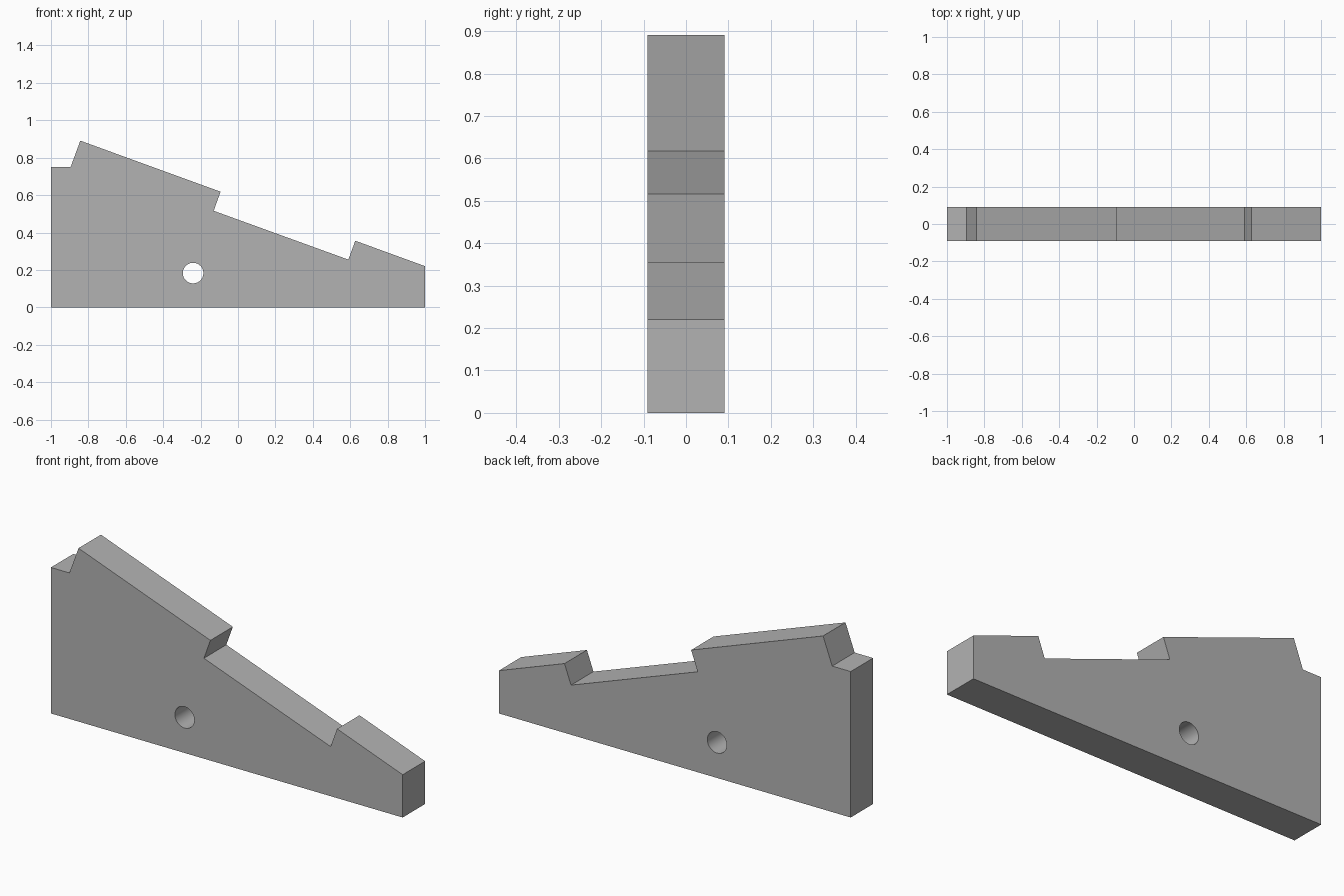
import bpy
import bmesh
from mathutils import Vector

cube = bpy.data.objects.get("Cube")
if cube:
    bpy.data.objects.remove(cube, do_unlink=True)

THICKNESS = 0.182

grey = bpy.data.materials.new("plain grey")
grey.use_nodes = True
colour = (0.45, 0.45, 0.45, 1)
grey.diffuse_color = colour
grey.node_tree.nodes["Principled BSDF"].inputs["Base Color"].default_value = colour

# Stepped wedge outline (x, z), extruded through the thickness
outline = [(-1, 0), (1, 0), (1, 0.22), (0.627, 0.356), (0.59, 0.255),
           (-0.13, 0.516), (-0.093, 0.618), (-0.843, 0.891),
           (-0.895, 0.75), (-1, 0.75)]
bm = bmesh.new()
face = bm.faces.new([bm.verts.new((x, -THICKNESS / 2, z)) for x, z in outline])
extruded = bmesh.ops.extrude_face_region(bm, geom=[face])["geom"]
bmesh.ops.translate(bm, vec=Vector((0, THICKNESS, 0)),
                    verts=[g for g in extruded if isinstance(g, bmesh.types.BMVert)])
bmesh.ops.recalc_face_normals(bm, faces=bm.faces)
mesh = bpy.data.meshes.new("stepped_wedge_plate")
bm.to_mesh(mesh)
bm.free()
mesh.materials.append(grey)
plate = bpy.data.objects.new("stepped_wedge_plate", mesh)
bpy.context.collection.objects.link(plate)

# Round through hole
bpy.ops.mesh.primitive_cylinder_add(vertices=48, radius=0.055, depth=1,
                                    location=(-0.24, 0, 0.183),
                                    rotation=(1.570796, 0, 0))
cutter = bpy.context.object
cutter.name = "hole_cutter"
cutter.hide_render = True
cutter.data.materials.append(grey)

bpy.ops.object.select_all(action="DESELECT")
plate.select_set(True)
bpy.context.view_layer.objects.active = plate
hole = plate.modifiers.new("hole", "BOOLEAN")
hole.operation = "DIFFERENCE"
hole.solver = "EXACT"
hole.object = cutter
bpy.ops.object.modifier_apply(modifier=hole.name)
bpy.data.objects.remove(cutter, do_unlink=True)

# Smooth hole wall, sharp plate edges
bpy.ops.object.shade_smooth_by_angle(angle=0.5)
